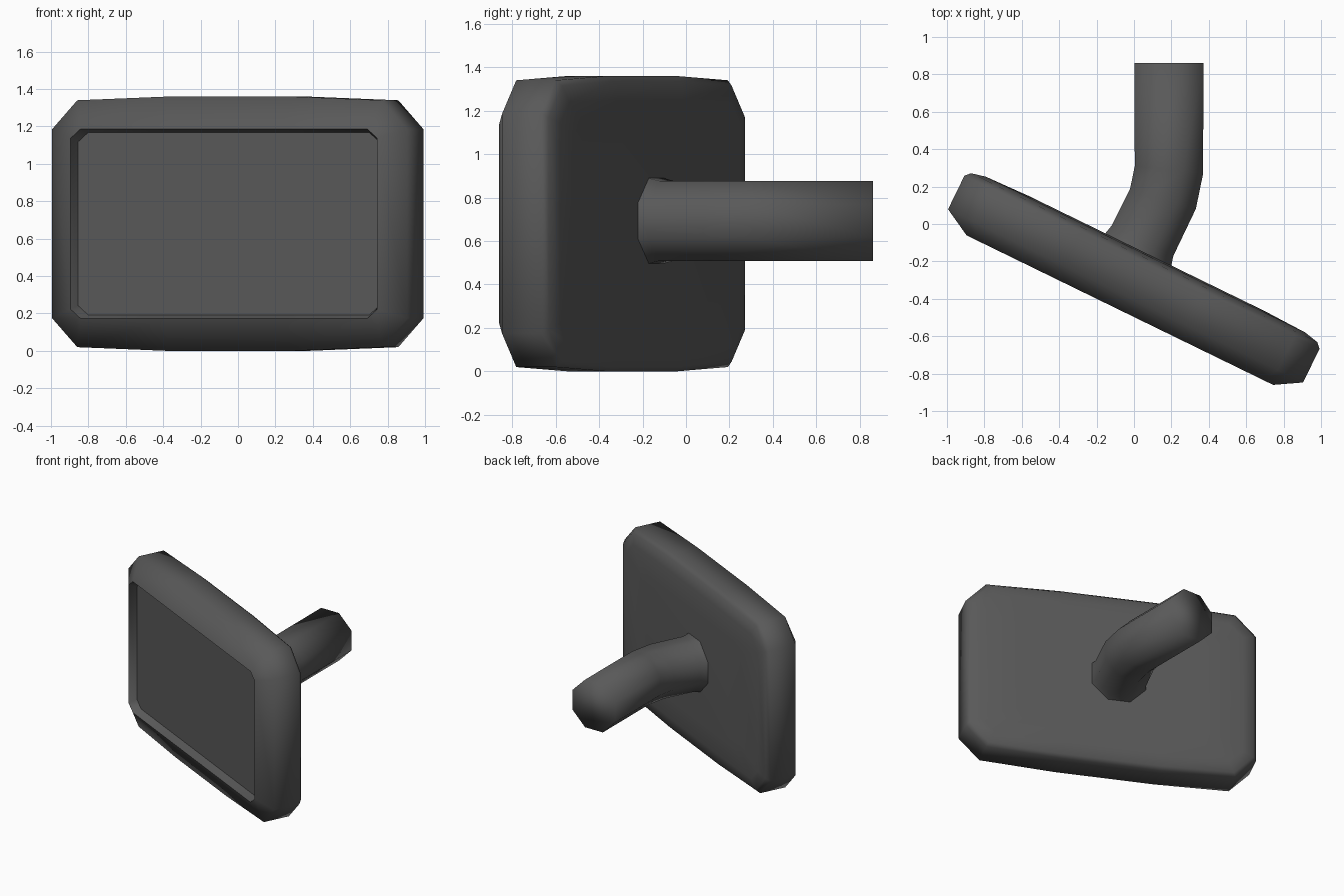
import bpy, bmesh, math
from mathutils import Vector

if "Cube" in bpy.data.objects:
    bpy.data.objects.remove(bpy.data.objects["Cube"])

A = math.radians(26)
U = Vector((math.cos(A), -math.sin(A), 0))   # along the panel
N = Vector((math.sin(A), math.cos(A), 0))    # towards the panel back
Z = Vector((0, 0, 1))

dark = bpy.data.materials.new("dark_plastic")
dark.diffuse_color = (0.1, 0.1, 0.1, 1)
dark.use_nodes = True
dark.node_tree.nodes["Principled BSDF"].inputs["Base Color"].default_value = dark.diffuse_color


def skin(name, rings, sharp):
    """Join equal-sized rings of points into a capped, smooth-shaded solid."""
    bm = bmesh.new()
    loops = [[bm.verts.new(p) for p in r] for r in rings]
    for a, b in zip(loops, loops[1:]):
        for i in range(len(a)):
            j = (i + 1) % len(a)
            bm.faces.new((a[i], a[j], b[j], b[i]))
    bm.faces.new(loops[0][::-1])
    bm.faces.new(loops[-1])
    bmesh.ops.recalc_face_normals(bm, faces=bm.faces)
    me = bpy.data.meshes.new(name)
    bm.to_mesh(me)
    bm.free()
    me.materials.append(dark)
    ob = bpy.data.objects.new(name, me)
    bpy.context.collection.objects.link(ob)
    bpy.context.view_layer.objects.active = ob
    ob.select_set(True)
    bpy.ops.object.shade_smooth_by_angle(angle=math.radians(sharp))
    ob.select_set(False)
    return ob


def panel_ring(hw, hz, cu, cz, bow, n, du=0.0):
    """Rectangle with cut corners and slightly bowed long edges."""
    w = hw - cu
    top = [(hw, hz - cz), (w, hz), (w * .4, hz + bow), (-w * .4, hz + bow),
           (-w, hz), (-hw, hz - cz)]
    pts = top + [(-u, -z) for u, z in top]
    return [U * (0.128 + du + u) + N * n + Z * (0.68 + z) for u, z in pts]


# Tilted panel: rounded shell with a recessed front
skin("panel", [
    panel_ring(0.70, 0.42, 0.08, 0.08, 0, -0.112),
    panel_ring(0.95, 0.56, 0.10, 0.10, 0.01, -0.120),
    panel_ring(1.030, 0.635, 0.14, 0.145, 0.022, -0.138),
    panel_ring(1.056, 0.660, 0.15, 0.155, 0.020, -0.165),
    panel_ring(1.056, 0.660, 0.15, 0.155, 0.020, -0.365),
    panel_ring(0.912, 0.507, 0.06, 0.05, 0, -0.447, 0.006),
    panel_ring(0.897, 0.487, 0.06, 0.05, 0, -0.388, 0.006)], 66)

# Bent support arm, slightly flared where it meets the panel back
path = [(0.187, 0.86, 0, 1), (0.187, 0.29, 6, 1), (0.155, 0.135, 17, 1),
        (0.045, -0.09, 26, 1), (0.022, -0.138, 26, 1.07), (0.0, -0.18, 26, 1.12)]
R = 0.199
rings = []
for x, y, deg, s in path:
    t = math.radians(deg)
    side = Vector((math.cos(t), -math.sin(t), 0))
    rings.append([Vector((x, y, 0.693)) + (side * math.cos(a) + Z * math.sin(a)) * R * s
                  for a in (math.pi / 4 * (i + .5) for i in range(8))])
skin("support_arm", rings, 180)
